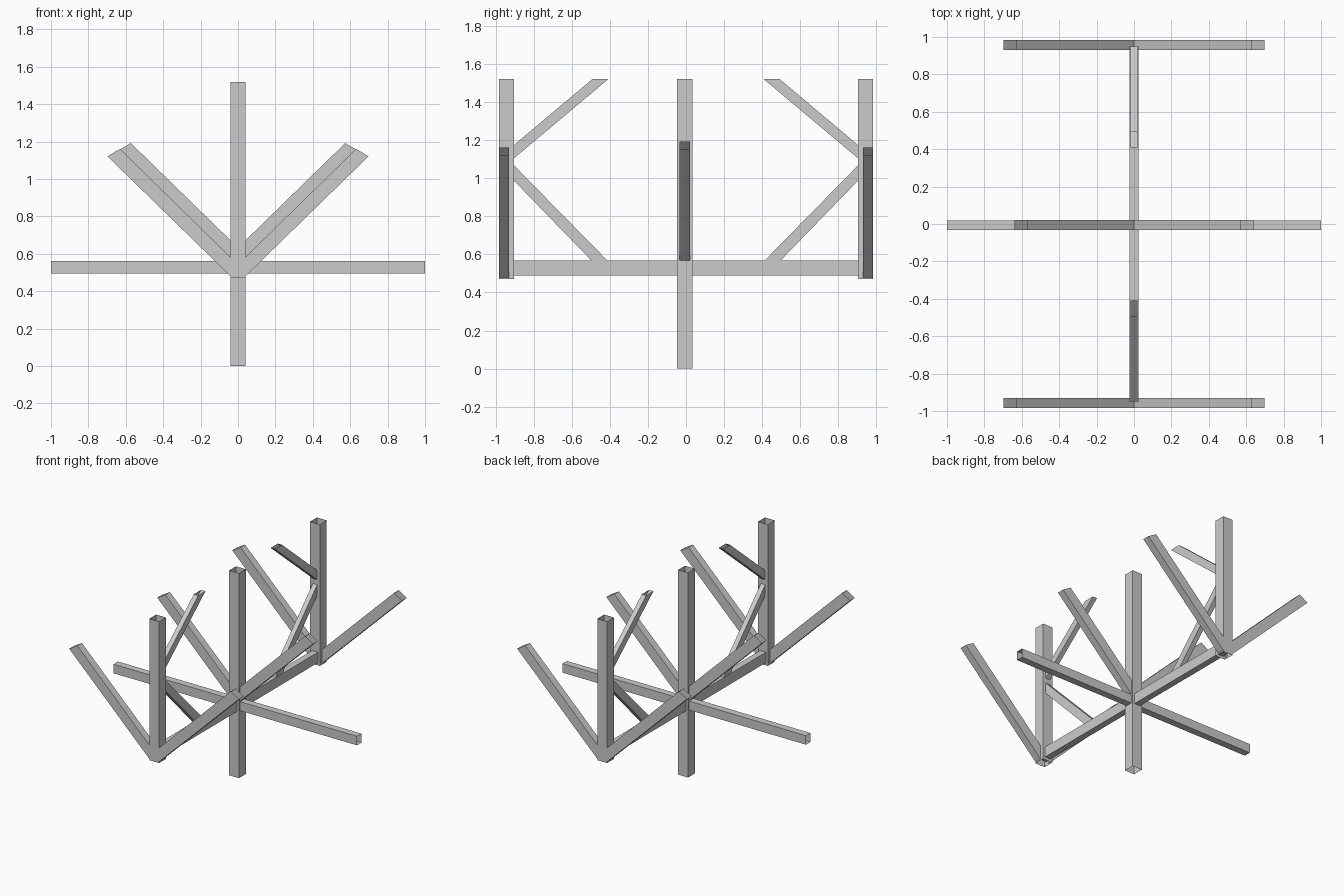
import bpy
import bmesh
from mathutils import Vector

if "Cube" in bpy.data.objects:
    bpy.data.objects.remove(bpy.data.objects["Cube"], do_unlink=True)

grey = bpy.data.materials.new("plain_grey")
grey.use_nodes = True
colour = (0.6, 0.6, 0.6, 1)
grey.diffuse_color = colour
grey.node_tree.nodes["Principled BSDF"].inputs["Base Color"].default_value = colour


def tube(name, start, end):
    """Open-ended hollow bar joining two rings of four corners."""
    bm = bmesh.new()
    a = [bm.verts.new(Vector(p)) for p in start]
    b = [bm.verts.new(Vector(p)) for p in end]
    for i in range(4):
        j = (i + 1) % 4
        bm.faces.new((a[i], a[j], b[j], b[i]))
    # point the wall normals outwards
    centre = sum((v.co for v in bm.verts), Vector()) / 8
    bm.normal_update()
    for f in bm.faces:
        if f.normal.dot(f.calc_center_median() - centre) < 0:
            f.normal_flip()
    mesh = bpy.data.meshes.new(name)
    bm.to_mesh(mesh)
    bm.free()
    mesh.materials.append(grey)
    ob = bpy.data.objects.new(name, mesh)
    bpy.context.collection.objects.link(ob)
    return ob


def post(name, y, bottom, top, r=0.04):
    ring = [(-r, y - r), (r, y - r), (r, y + r), (-r, y + r)]
    tube(name, [(*p, bottom) for p in ring], [(*p, top) for p in ring])


def arm(name, side, y, low, high, r=0.027):
    """Sloping bar in the x-z plane; low and high are its (lower, upper) end corners."""
    def ring(pair):
        (x0, z0), (x1, z1) = pair
        return [(side * x0, y - r, z0), (side * x0, y + r, z0),
                (side * x1, y + r, z1), (side * x1, y - r, z1)]
    tube(name, ring(low), ring(high))


def brace(name, side, inner, outer, r=0.018):
    """Sloping bar in the y-z plane; inner and outer are pairs of end corners."""
    def ring(pair):
        (y0, z0), (y1, z1) = pair
        return [(-r, side * y0, z0), (r, side * y0, z0),
                (r, side * y1, z1), (-r, side * y1, z1)]
    tube(name, ring(inner), ring(outer))


MID = -0.006
TOP = 1.52

# Upright posts
post("centre_post", MID, 0, TOP)
for label, s in (("front", -1), ("back", 1)):
    post(label + "_post", s * 0.943, 0.47, TOP)

# Horizontal beams
cross = [(MID - 0.026, 0.495), (MID + 0.026, 0.495), (MID + 0.026, 0.562), (MID - 0.026, 0.562)]
tube("cross_beam", [(-1, *p) for p in cross], [(1, *p) for p in cross])
spine = [(-0.024, 0.49), (0.024, 0.49), (0.024, 0.568), (-0.024, 0.568)]
tube("long_beam", [(x, -0.95, z) for x, z in spine], [(x, 0.95, z) for x, z in spine])

# Sloping arms, a pair at each post
for label, s in (("left", 1), ("right", -1)):
    arm("centre_arm_" + label, s, MID,
        ((0.035, 0.562), (-0.03, 0.604)), ((0.64, 1.153), (0.573, 1.192)))
    for end, e in (("front", -1), ("back", 1)):
        arm(end + "_arm_" + label, s, e * 0.956,
            ((0.035, 0.475), (-0.03, 0.514)), ((0.698, 1.121), (0.631, 1.161)))

# Diagonal braces on the end posts
for label, s in (("front", -1), ("back", 1)):
    brace(label + "_upper_brace", s,
          ((0.95, 1.065), (0.95, 1.135)), ((0.408, TOP), (0.492, TOP)))
    brace(label + "_lower_brace", s,
          ((0.95, 1.035), (0.95, 1.115)), ((0.495, 0.566), (0.411, 0.566)))
